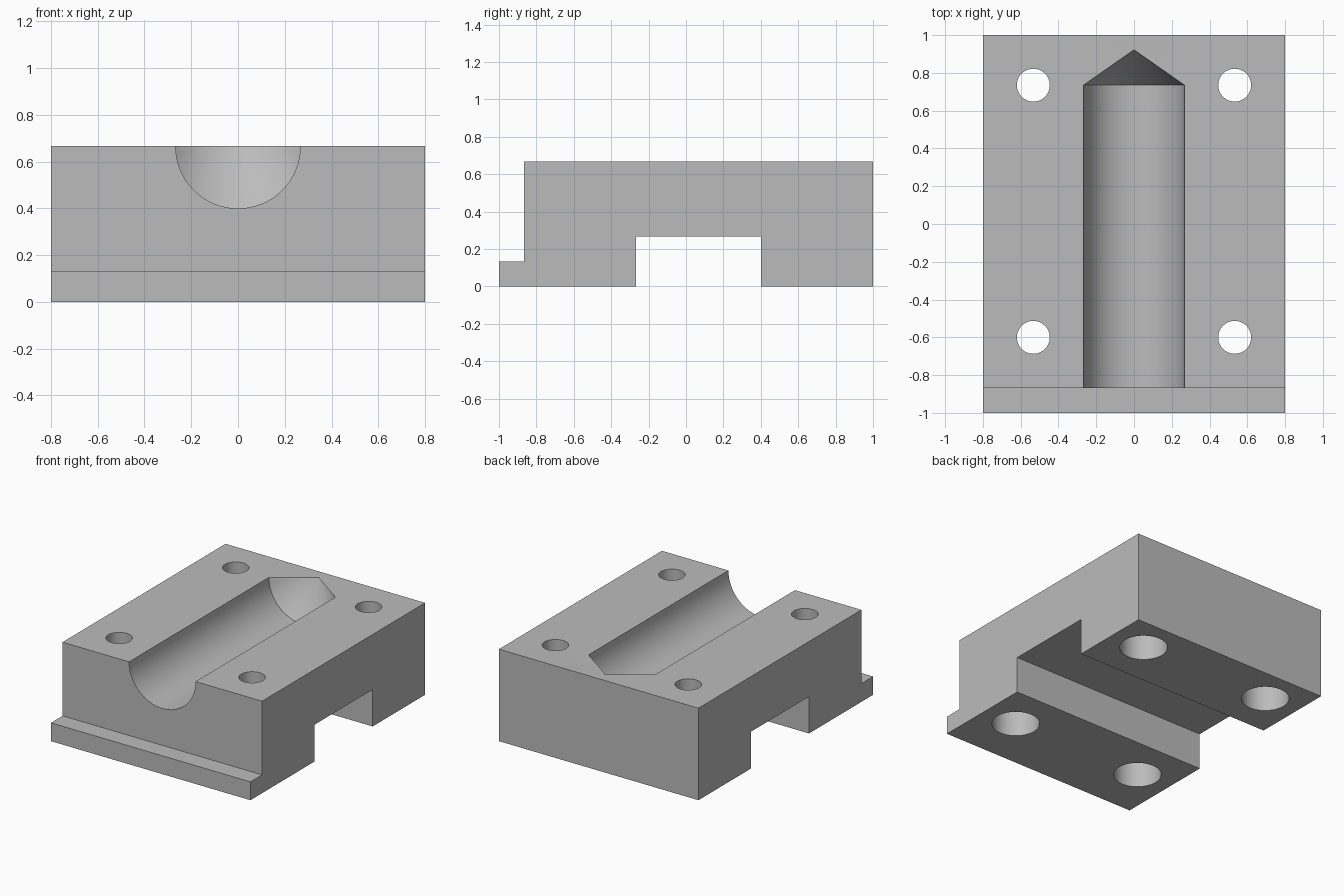
import bpy, bmesh, math
from mathutils import Matrix, Vector

cube = bpy.data.objects.get("Cube")
if cube:
    bpy.data.objects.remove(cube, do_unlink=True)

HALF_W, TOP = 0.8, 0.667

grey = bpy.data.materials.new("plain grey")
grey.use_nodes = True
COLOR = (0.5, 0.5, 0.5, 1)
grey.diffuse_color = COLOR
grey.node_tree.nodes["Principled BSDF"].inputs["Base Color"].default_value = COLOR


def make_object(name, bm):
    bmesh.ops.recalc_face_normals(bm, faces=bm.faces)
    mesh = bpy.data.meshes.new(name)
    bm.to_mesh(mesh)
    bm.free()
    mesh.materials.append(grey)
    obj = bpy.data.objects.new(name, mesh)
    bpy.context.collection.objects.link(obj)
    return obj


def lathe(name, profile, matrix, segments=64):
    """Solid of revolution from (radius, height) points, axis on local z."""
    bm = bmesh.new()
    verts = [bm.verts.new((r, 0, h)) for r, h in profile]
    edges = [bm.edges.new(pair) for pair in zip(verts, verts[1:])]
    bmesh.ops.spin(bm, geom=verts + edges, cent=(0, 0, 0), axis=(0, 0, 1),
                   angle=math.tau, steps=segments, use_duplicate=False)
    bmesh.ops.remove_doubles(bm, verts=bm.verts, dist=1e-5)
    bmesh.ops.transform(bm, matrix=matrix, verts=bm.verts)
    return make_object(name, bm)


# Block: side profile with front ledge and underside slot, extruded across x
side = [(-1, 0), (-0.267, 0), (-0.267, 0.267), (0.4, 0.267), (0.4, 0), (1, 0),
        (1, TOP), (-0.867, TOP), (-0.867, 0.133), (-1, 0.133)]
bm = bmesh.new()
face = bm.faces.new([bm.verts.new((-HALF_W, y, z)) for y, z in side])
out = bmesh.ops.extrude_face_region(bm, geom=[face])
moved = [v for v in out["geom"] if isinstance(v, bmesh.types.BMVert)]
bmesh.ops.translate(bm, vec=(2 * HALF_W, 0, 0), verts=moved)
block = make_object("mounting_block", bm)

# Half-round channel with a pointed end, lying along y in the top face
along_y = Matrix.Translation((0, 0, TOP)) @ Matrix.Rotation(-math.pi / 2, 4, "X")
cutters = [lathe("channel_cutter",
                 [(0, -1.1), (0.267, -1.1), (0.267, 0.735), (0, 0.922)], along_y)]

# Four bolt holes, counterbored from below
bore = [(0, -0.1), (0.16, -0.1), (0.16, 0.333), (0.087, 0.333), (0.087, 0.8), (0, 0.8)]
for x in (-0.533, 0.533):
    for y in (-0.6, 0.735):
        cutters.append(lathe("bolt_hole_cutter", bore,
                             Matrix.Translation(Vector((x, y, 0)))))

# Cut everything, then discard the cutters
bpy.context.view_layer.objects.active = block
for cutter in cutters:
    cutter.hide_render = True
    mod = block.modifiers.new("cut", "BOOLEAN")
    mod.operation = "DIFFERENCE"
    mod.solver = "EXACT"
    mod.object = cutter
    bpy.ops.object.modifier_apply(modifier=mod.name)
    bpy.data.objects.remove(cutter, do_unlink=True)

bpy.ops.object.select_all(action="DESELECT")
block.select_set(True)
bpy.ops.object.shade_smooth_by_angle(angle=math.radians(25))
